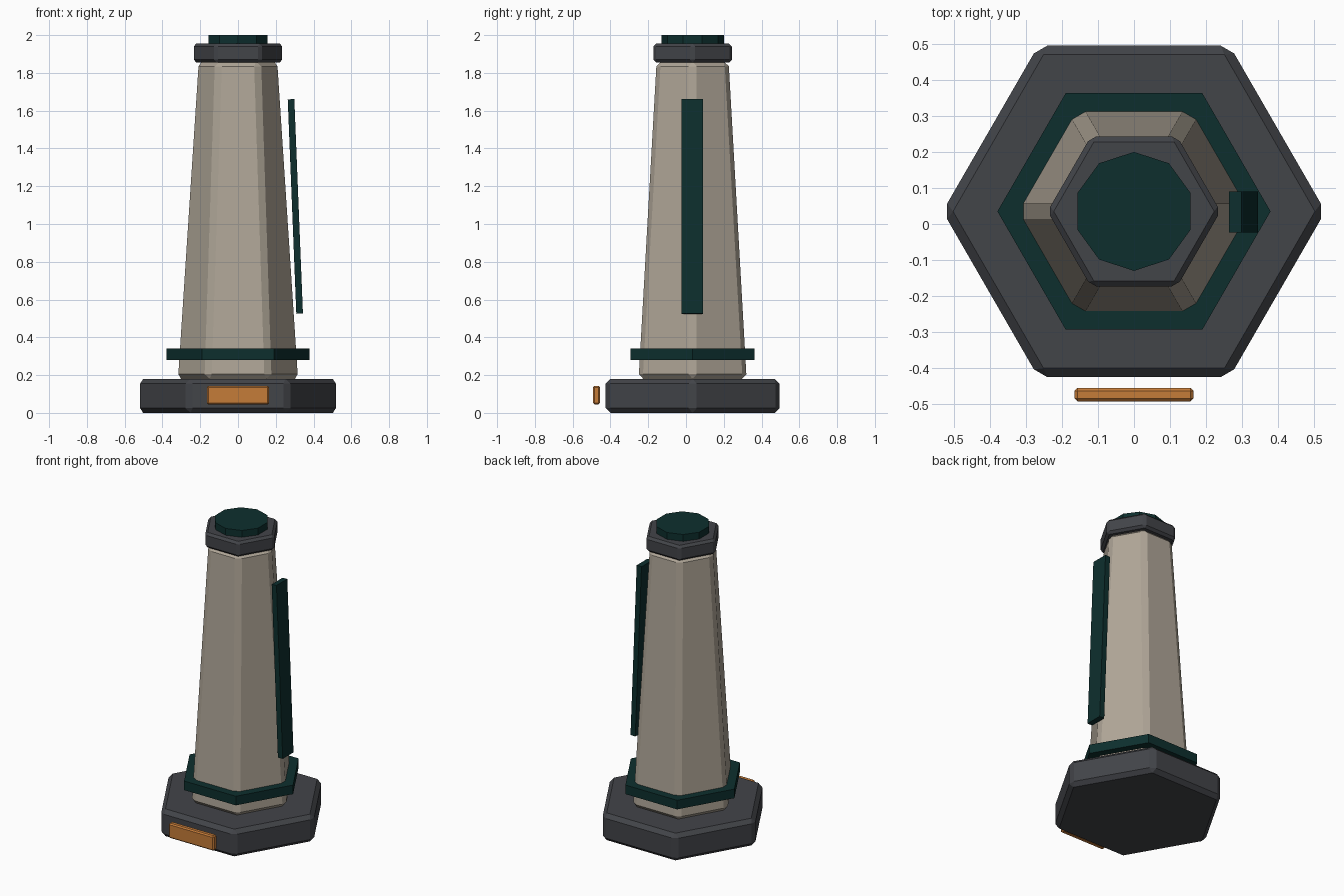
import bpy, bmesh, math
from mathutils import Matrix

if "Cube" in bpy.data.objects:
    bpy.data.objects.remove(bpy.data.objects["Cube"])

CY = 0.035  # the tower axis sits slightly behind the origin


def material(name, rgb):
    m = bpy.data.materials.new(name)
    m.diffuse_color = (*rgb, 1)
    m.use_nodes = True
    m.node_tree.nodes["Principled BSDF"].inputs["Base Color"].default_value = m.diffuse_color
    return m


DARK = material("dark_grey", (0.055, 0.058, 0.066))
STONE = material("warm_stone", (0.43, 0.38, 0.31))
GREEN = material("deep_green", (0.004, 0.028, 0.027))
ORANGE = material("orange", (0.56, 0.20, 0.04))


def finish(name, bm, mat, bevel):
    mesh = bpy.data.meshes.new(name)
    bm.to_mesh(mesh)
    bm.free()
    obj = bpy.data.objects.new(name, mesh)
    bpy.context.collection.objects.link(obj)
    mesh.materials.append(mat)
    if bevel:
        mod = obj.modifiers.new("bevel", 'BEVEL')
        mod.width, mod.segments = bevel, 1
        mod.limit_method = 'ANGLE'
    return obj


def prism(name, sides, r1, r2, z1, z2, mat, bevel=0, turn=0):
    bm = bmesh.new()
    m = Matrix.Translation((0, CY, (z1 + z2) / 2)) @ Matrix.Rotation(turn, 4, 'Z')
    bmesh.ops.create_cone(bm, cap_ends=True, segments=sides, radius1=r1,
                          radius2=r2, depth=z2 - z1, matrix=m)
    return finish(name, bm, mat, bevel)


def box(name, centre, size, mat, bevel=0, tilt=0):
    bm = bmesh.new()
    m = (Matrix.Translation(centre) @ Matrix.Rotation(tilt, 4, 'Y')
         @ Matrix.Diagonal((*size, 1)))
    bmesh.ops.create_cube(bm, size=1, matrix=m)
    return finish(name, bm, mat, bevel)


HEX = math.pi / 6  # puts hexagon corners on the x axis

# Stacked hexagonal tower
prism("base", 6, 0.531, 0.531, 0, 0.18, DARK, 0.025, HEX)
prism("tower_shaft", 6, 0.33, 0.22, 0.18, 1.86, STONE, 0.025, HEX)
prism("lower_band", 6, 0.379, 0.379, 0.28, 0.34, GREEN, 0, HEX)
prism("top_collar", 6, 0.24, 0.24, 1.855, 1.955, DARK, 0.015, HEX)
prism("top_cap", 10, 0.165, 0.165, 1.94, 2.0, GREEN)

# Leaning side strip and front plaque
box("side_strip", (0.3035, 0.033, 1.093), (0.035, 0.113, 1.136), GREEN, 0, -0.04)
box("front_plaque", (0, -0.4735, 0.094), (0.33, 0.037, 0.098), ORANGE, 0.008)
